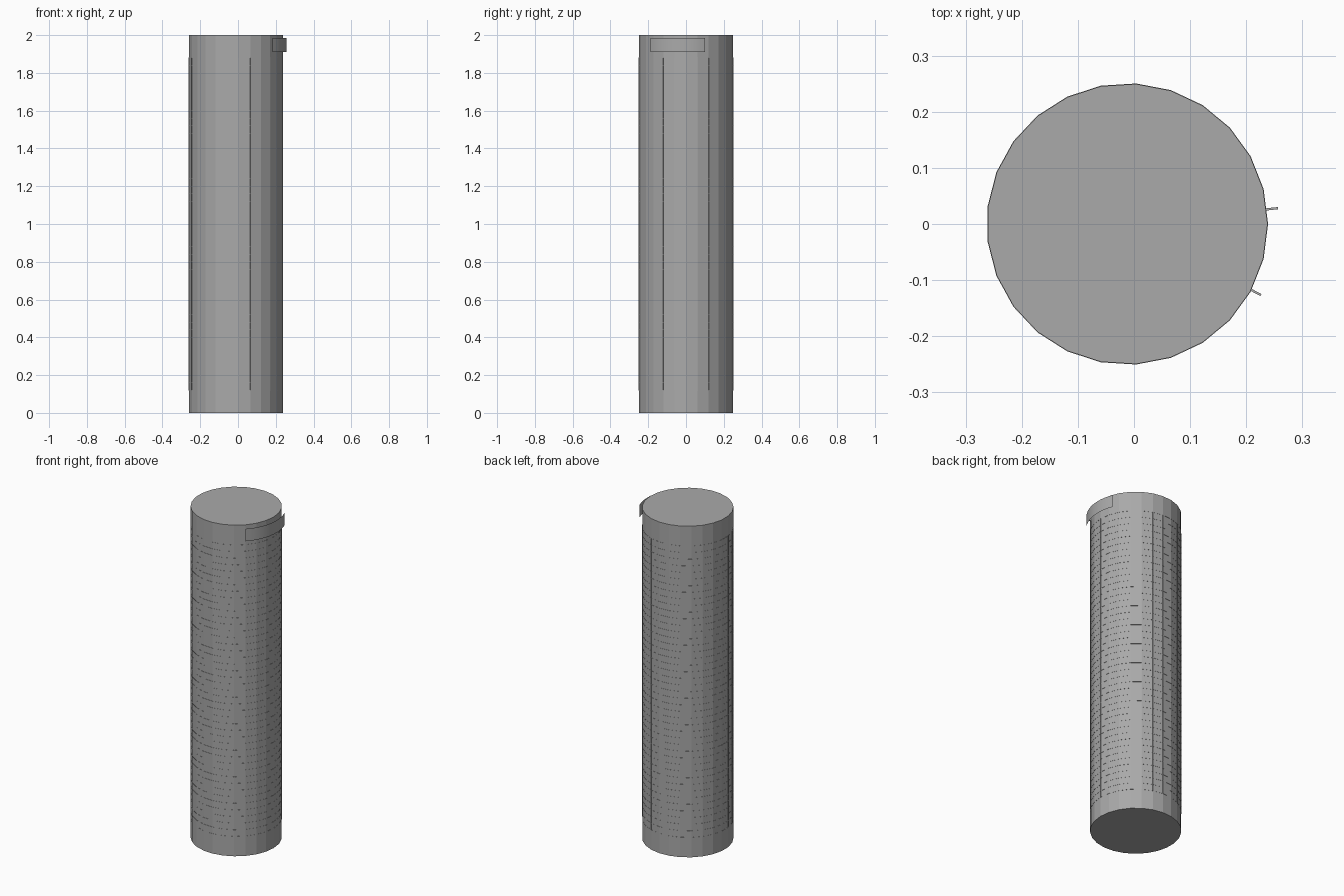
import bpy, bmesh
from math import cos, sin, radians, tau

SIDES = 25
RADIUS = 0.25
CENTRE_X = -0.012
LOW, HIGH, STOREY = 0.12, 1.88, 0.04
LINE = 0.0009

cube = bpy.data.objects.get("Cube")
if cube:
    bpy.data.objects.remove(cube, do_unlink=True)

grey = bpy.data.materials.new("concrete grey")
grey.use_nodes = True
colour = (0.4, 0.4, 0.4, 1)
grey.diffuse_color = colour
grey.node_tree.nodes["Principled BSDF"].inputs["Base Color"].default_value = colour


def point(radius, angle, z):
    return (CENTRE_X + radius * cos(angle), radius * sin(angle), z)


def finish(bm, name):
    mesh = bpy.data.meshes.new(name)
    bm.to_mesh(mesh)
    bm.free()
    mesh.materials.append(grey)
    obj = bpy.data.objects.new(name, mesh)
    bpy.context.collection.objects.link(obj)
    return obj


def ring(bm, radius, z):
    return [bm.verts.new(point(radius, tau * i / SIDES, z)) for i in range(SIDES)]


def bridge(bm, a, b):
    for i in range(len(a)):
        j = (i + 1) % len(a)
        bm.faces.new((a[i], a[j], b[j], b[i]))


def radial_box(bm, inner, outer, angle, width, low, high):
    """Thin upright box reaching outwards along one radius."""
    corners = []
    for z in (low, high):
        for r, side in ((inner, -1), (outer, -1), (outer, 1), (inner, 1)):
            x, y, _ = point(r, angle, z)
            s = side * width / 2
            corners.append(bm.verts.new((x - s * sin(angle), y + s * cos(angle), z)))
    bottom, top = corners[:4], corners[4:]
    bridge(bm, bottom, top)
    bm.faces.new(bottom[::-1])
    bm.faces.new(top)


# Tower shaft
bm = bmesh.new()
base, roof = ring(bm, RADIUS, 0), ring(bm, RADIUS, 2)
bridge(bm, base, roof)
bm.faces.new(base[::-1])
bm.faces.new(roof)
finish(bm, "tower_shaft")

# Hairline ridge at every storey
bm = bmesh.new()
for k in range(round((HIGH - LOW) / STOREY) + 1):
    z = LOW + k * STOREY
    rings = [ring(bm, r, z + h * LINE / 2) for r, h in
             ((RADIUS, -1), (RADIUS + LINE, -1), (RADIUS + LINE, 1), (RADIUS, 1))]
    for a, b in zip(rings, rings[1:]):
        bridge(bm, a, b)
finish(bm, "storey_lines")

# Hairline upright at every corner
bm = bmesh.new()
for i in range(SIDES):
    radial_box(bm, RADIUS - LINE, RADIUS + LINE, tau * i / SIDES, LINE, LOW, HIGH)
finish(bm, "window_mullions")

# Curved sign sheet near the roof
bm = bmesh.new()
previous = None
STEPS = 12
for i in range(STEPS + 1):
    angle = radians(-44 + 66 * i / STEPS)
    pair = [bm.verts.new(point(0.27, angle, z)) for z in (1.91, 1.985)]
    if previous:
        bm.faces.new((previous[0], pair[0], pair[1], previous[1]))
    previous = pair
sign = finish(bm, "sign_band")
for face in sign.data.polygons:
    face.use_smooth = True

# Brackets holding the sign
bm = bmesh.new()
for degrees in (6, -28):
    radial_box(bm, 0.24, 0.27, radians(degrees), 0.004, 1.93, 1.965)
finish(bm, "sign_brackets")
